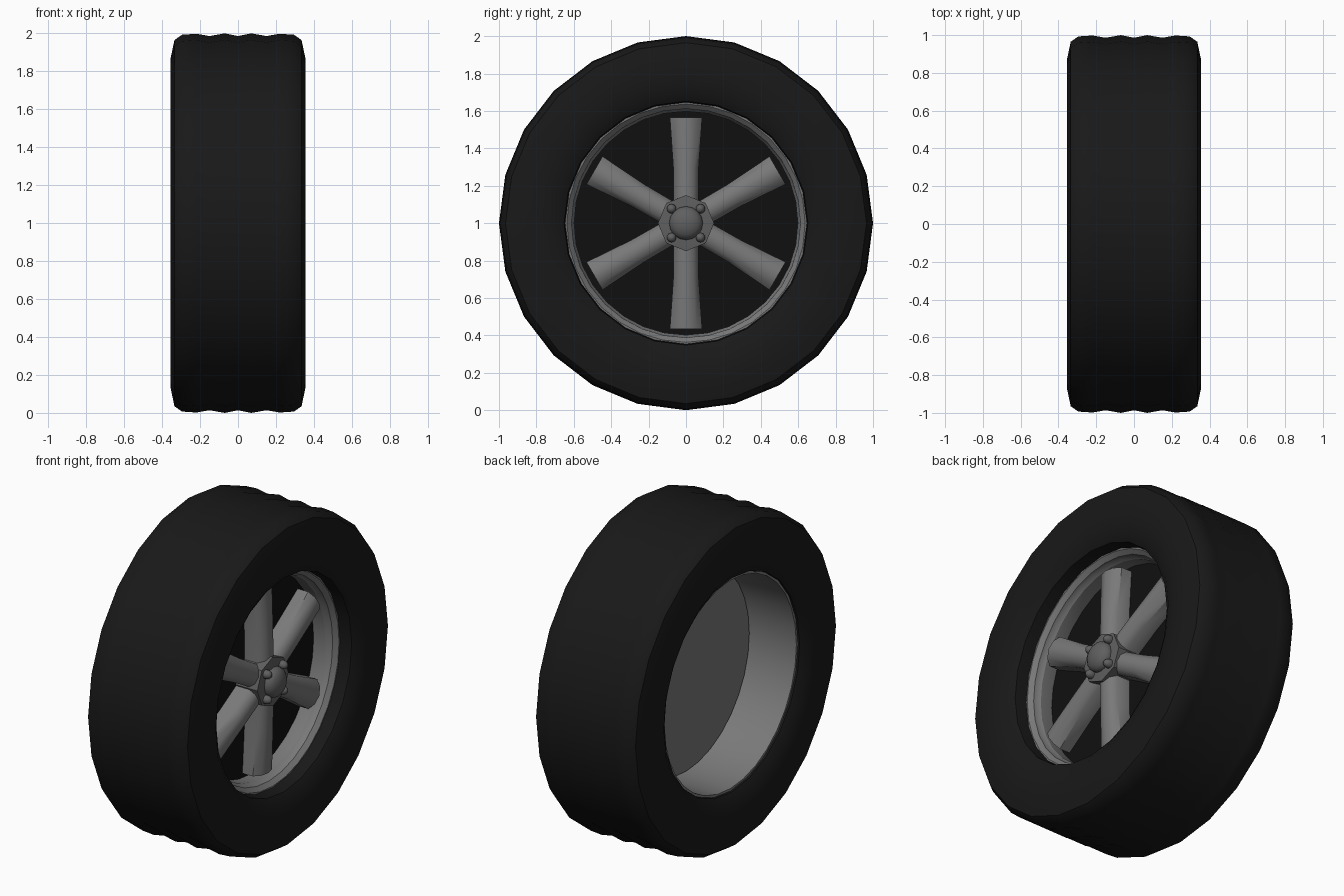
import bpy, bmesh, math
from mathutils import Matrix, Vector

if "Cube" in bpy.data.objects:
    bpy.data.objects.remove(bpy.data.objects["Cube"])

ZC = 1.0  # axle height


def mat(name, rgb):
    m = bpy.data.materials.new(name)
    m.diffuse_color = (*rgb, 1)
    m.use_nodes = True
    m.node_tree.nodes["Principled BSDF"].inputs["Base Color"].default_value = m.diffuse_color
    return m


RUBBER = mat("black rubber", (0.0095, 0.0095, 0.0095))
DARK = mat("dark backing", (0.005, 0.005, 0.005))
ALLOY = mat("grey alloy", (0.19, 0.19, 0.19))
HUB = mat("hub grey", (0.115, 0.115, 0.115))


def finish(bm, name, material, angle=40):
    bmesh.ops.recalc_face_normals(bm, faces=bm.faces)
    me = bpy.data.meshes.new(name)
    bm.to_mesh(me)
    bm.free()
    ob = bpy.data.objects.new(name, me)
    bpy.context.collection.objects.link(ob)
    ob.location.z = ZC
    me.materials.append(material)
    bpy.ops.object.select_all(action='DESELECT')
    ob.select_set(True)
    bpy.context.view_layer.objects.active = ob
    bpy.ops.object.shade_smooth_by_angle(angle=math.radians(angle))
    return ob


def lathe(name, profile, material, n, closed=True, angle=40, y=0, z=0):
    """Spin an (x, radius) profile around the axle direction."""
    bm = bmesh.new()
    rings = []
    for x, r in profile:
        if r == 0:
            rings.append([bm.verts.new((x, y, z))] * n)
        else:
            rings.append([bm.verts.new((x, y + r * math.sin(2 * math.pi * i / n),
                                        z + r * math.cos(2 * math.pi * i / n))) for i in range(n)])
    count = len(rings) if closed else len(rings) - 1
    for k in range(count):
        a, b = rings[k], rings[(k + 1) % len(rings)]
        for i in range(n):
            j = (i + 1) % n
            vs = list(dict.fromkeys((a[i], a[j], b[j], b[i])))
            if len(vs) > 2:
                bm.faces.new(vs)
    return finish(bm, name, material, angle)


# Tyre: sidewalls curving in to the bead, shallow tread grooves
half = [(0.31, 0.652), (0.34, 0.70), (0.353, 0.78), (0.355, 0.87), (0.335, 0.965),
        (0.295, 0.993), (0.22, 0.998), (0.15, 0.986), (0.07, 1.0)]
tyre = [(0.22, 0.645)] + half + [(0, 0.986)] + [(-x, r) for x, r in reversed(half)] + [(-0.285, 0.645)]
lathe("tyre", tyre, RUBBER, 24)

# Rim barrel: open at the back, stepped lip at the front
rim = [(-0.3, 0.65), (-0.3, 0.634), (0.0, 0.625), (0.08, 0.6), (0.17, 0.598),
       (0.19, 0.61), (0.21, 0.612), (0.235, 0.637), (0.235, 0.65)]
lathe("rim_barrel", rim, ALLOY, 32, angle=30)

# Backing disc: dark towards the spokes, grey towards the open back
lathe("dark_disc", [(0.015, 0), (0.015, 0.615), (0.09, 0.602), (0.09, 0)], DARK, 32, closed=False)
lathe("back_disc", [(0.0, 0), (0.0, 0.61), (0.012, 0.61), (0.012, 0)], ALLOY, 32, closed=False)

# Six rounded, flared spokes
bm = bmesh.new()
for s in range(6):
    rot = Matrix.Rotation(s * math.pi / 3, 3, 'X')
    rings = []
    for r, w, front in [(0.06, 0.066, 0.225), (0.3, 0.068, 0.22), (0.565, 0.086, 0.205)]:
        sect = [(-1, 0.085), (-1, front - 0.045), (-0.6, front - 0.012), (0, front),
                (0.6, front - 0.012), (1, front - 0.045), (1, 0.085)]
        rings.append([bm.verts.new(rot @ Vector((x, w * u, r))) for u, x in sect])
    for a, b in zip(rings, rings[1:]):
        for i in range(7):
            j = (i + 1) % 7
            bm.faces.new((a[i], a[j], b[j], b[i]))
    bm.faces.new(rings[0])
    bm.faces.new(rings[-1])
finish(bm, "spokes", ALLOY)

# Hub, centre cap and four lug nuts
lathe("hub", [(0.08, 0), (0.08, 0.15), (0.235, 0.15), (0.25, 0.0)], HUB, 8, closed=False, angle=30)


def dome(x, r, h, steps=4):
    return [(x - 0.01, r)] + [(x + h * math.sin(t * math.pi / 2 / steps),
                               r * math.cos(t * math.pi / 2 / steps) if t < steps else 0)
                              for t in range(steps + 1)]


lathe("centre_cap", dome(0.25, 0.09, 0.05), HUB, 16, closed=False, angle=60)
for i, (y, z) in enumerate([(1, 1), (1, -1), (-1, 1), (-1, -1)]):
    lathe(f"lug_nut_{i + 1}", dome(0.25, 0.026, 0.03, 3), HUB, 10, closed=False,
          angle=60, y=y * 0.077, z=z * 0.077)
